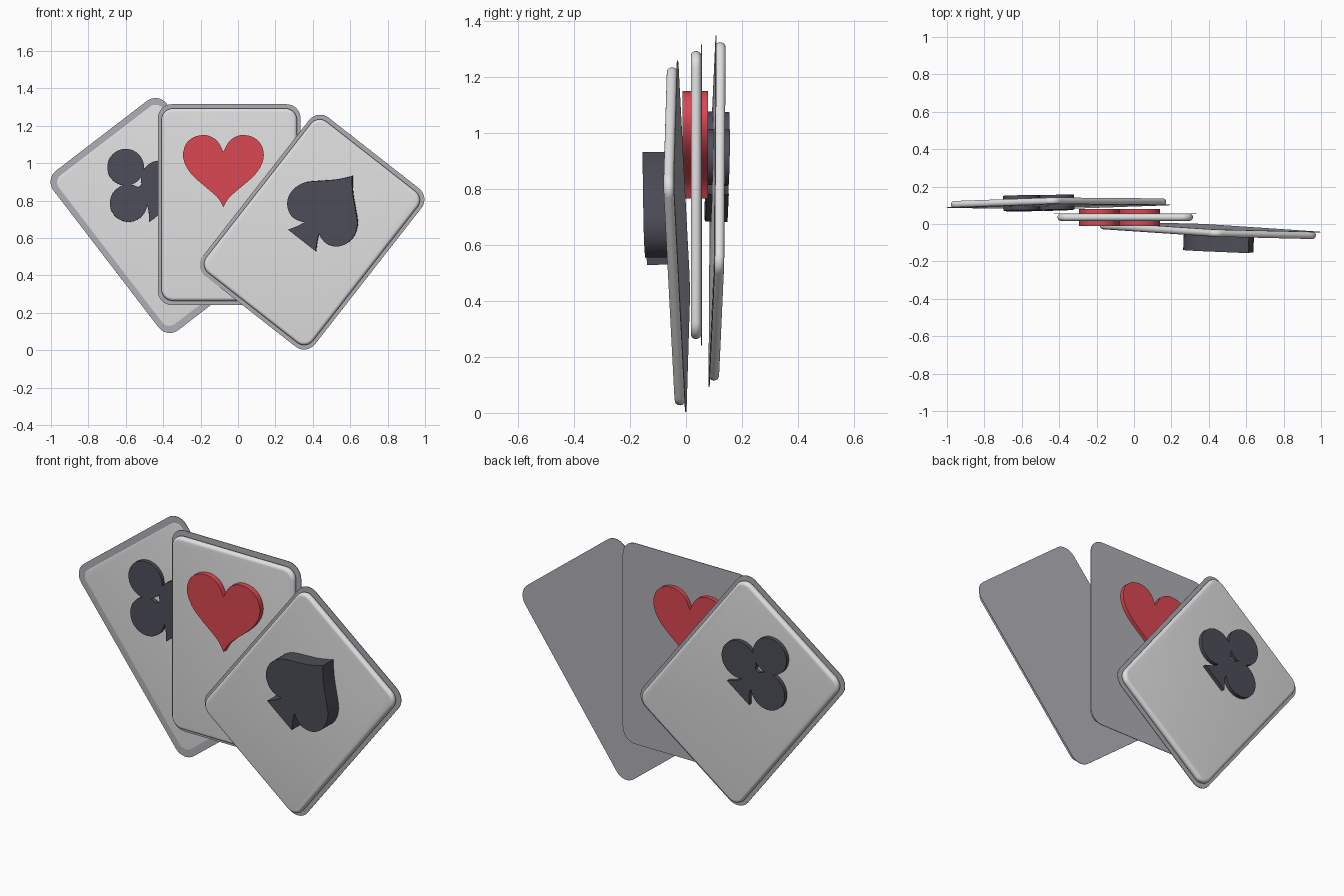
import bpy, bmesh, math
from mathutils import Vector, Matrix

if "Cube" in bpy.data.objects:
    bpy.data.objects.remove(bpy.data.objects["Cube"])


def material(name, rgb):
    m = bpy.data.materials.new(name)
    m.diffuse_color = (*rgb, 1)
    m.use_nodes = True
    m.node_tree.nodes["Principled BSDF"].inputs["Base Color"].default_value = m.diffuse_color
    return m


LIGHT = material("pale_grey", (0.75, 0.75, 0.76))
BACK = material("lavender_grey", (0.42, 0.42, 0.46))
DARK = material("charcoal", (0.075, 0.075, 0.10))
RED = material("red", (0.70, 0.066, 0.085))


def frame(origin, lean, slope_x, slope_z):
    """Card frame: x across, y depth, z up the card, leaning in the xz plane."""
    t = math.radians(lean)
    n = Vector((-slope_x, 1, -slope_z)).normalized()
    s, c = math.sin(t), math.cos(t)
    u = Vector((s, slope_x * s + slope_z * c, c)).normalized()
    v = n.cross(u)
    m = Matrix((v, n, u)).transposed().to_4x4()
    m.translation = origin
    return m


def slab(name, outlines, y0, y1, mat, place, bevel=0.0):
    """Extrude closed (x, z) outlines from y0 to y1, with optional rounded rims."""
    bm = bmesh.new()
    for pts in outlines:
        face = bm.faces.new([bm.verts.new((x, y0, z)) for x, z in pts])
        ext = bmesh.ops.extrude_face_region(bm, geom=[face])
        verts = [g for g in ext["geom"] if isinstance(g, bmesh.types.BMVert)]
        bmesh.ops.translate(bm, verts=verts, vec=(0, y1 - y0, 0))
        if not any(face in e.link_faces for e in bm.edges):
            bm.faces.new(face.verts)
    bmesh.ops.recalc_face_normals(bm, faces=bm.faces[:])
    if bevel:
        rims = [e for e in bm.edges
                if abs(e.verts[0].co.y - e.verts[1].co.y) < 1e-6]
        bmesh.ops.bevel(bm, geom=rims, offset=bevel, segments=5,
                        profile=0.5, affect='EDGES')
    me = bpy.data.meshes.new(name)
    bm.to_mesh(me)
    bm.free()
    me.materials.append(mat)
    ob = bpy.data.objects.new(name, me)
    bpy.context.collection.objects.link(ob)
    ob.matrix_world = place
    bpy.ops.object.select_all(action='DESELECT')
    ob.select_set(True)
    bpy.context.view_layer.objects.active = ob
    bpy.ops.object.shade_smooth_by_angle(angle=math.radians(40))
    return ob


def rounded_rect(w, h, r, seg=8):
    pts = []
    for k, (sx, sz) in enumerate(((1, 1), (-1, 1), (-1, -1), (1, -1))):
        for i in range(seg + 1):
            a = math.pi / 2 * (k + i / seg)
            pts.append((sx * (w / 2 - r) + r * math.cos(a),
                        sz * (h / 2 - r) + r * math.sin(a)))
    return pts


def circle(cx, cz, r, seg=40):
    return [(cx + r * math.cos(math.tau * i / seg),
             cz + r * math.sin(math.tau * i / seg)) for i in range(seg)]


def smooth(pts, n=4):
    """Catmull-Rom curve through the points."""
    p = [Vector(q) for q in pts]
    p = [2 * p[0] - p[1]] + p + [2 * p[-1] - p[-2]]
    out = []
    for i in range(1, len(p) - 2):
        a, b, c, d = p[i - 1:i + 3]
        for k in range(n):
            t = k / n
            q = 0.5 * (2 * b + (c - a) * t + (2 * a - 5 * b + 4 * c - d) * t * t
                       + (3 * b - a - 3 * c + d) * t ** 3)
            out.append((q.x, q.y))
    return out + [tuple(pts[-1])]


def mirrored(half, cx=0.0):
    """Close a right-hand half outline with its mirror image about x = cx."""
    left = [(-x, z) for x, z in reversed(half) if x > 1e-5]
    return [(x + cx, z) for x, z in half + left]


def card(name, place, flip):
    """Rounded card body with a slightly larger thin backing sheet."""
    body = (0.0, 0.037) if flip else (-0.037, 0.0)
    sheet = (0.001, 0.004) if flip else (0.0, 0.003)
    slab(name + "_body", [rounded_rect(0.724, 1.028, 0.06)], *body, LIGHT, place, 0.0175)
    slab(name + "_backing", [rounded_rect(0.763, 1.074, 0.075)], *sheet, BACK, place)


left = frame((-0.403, 0.0925, 0.72), -37.5, 0.019, 0.021)
middle = frame((-0.047, 0.054, 0.778), 0, 0, 0)
right = frame((0.396, -0.017, 0.631), 38, -0.040, -0.021)
card("left_card", left, True)
card("middle_card", middle, False)
card("right_card", right, False)

# Club: three discs and a flared stem
stem = smooth([(0.015, 0.20), (0.02, 0.15), (0.04, 0.075), (0.08, 0.015)])
slab("club_symbol",
     [circle(0, 0.325, 0.098), circle(-0.105, 0.163, 0.1),
      circle(0.105, 0.163, 0.1), mirrored(stem)],
     -0.021, 0.058, DARK, left)

# Heart: passes right through the middle card
heart = smooth([(0, 1.06), (0.03, 1.115), (0.07, 1.143), (0.11, 1.15), (0.16, 1.138),
                (0.2, 1.102), (0.216, 1.045), (0.203, 0.99), (0.17, 0.94),
                (0.12, 0.893), (0.06, 0.843), (0.025, 0.808), (0, 0.765)])
heart = [(x, z - 0.778) for x, z in heart]
slab("heart_symbol", [mirrored(heart, -0.031)], -0.066, 0.025, RED, middle)

# Spade: leaf body and flared stem, raised on the front only
leaf = smooth([(0, 0.374), (0.03, 0.335), (0.07, 0.292), (0.13, 0.238), (0.18, 0.188),
               (0.204, 0.13), (0.2, 0.075), (0.172, 0.03), (0.125, 0.005),
               (0.08, 0.008), (0.05, 0.022)])
foot = smooth([(0.05, 0.022), (0.065, -0.015), (0.094, -0.064)])
slab("spade_symbol", [mirrored(leaf + foot[1:], -0.013)],
     -0.124, -0.025, DARK, right)
